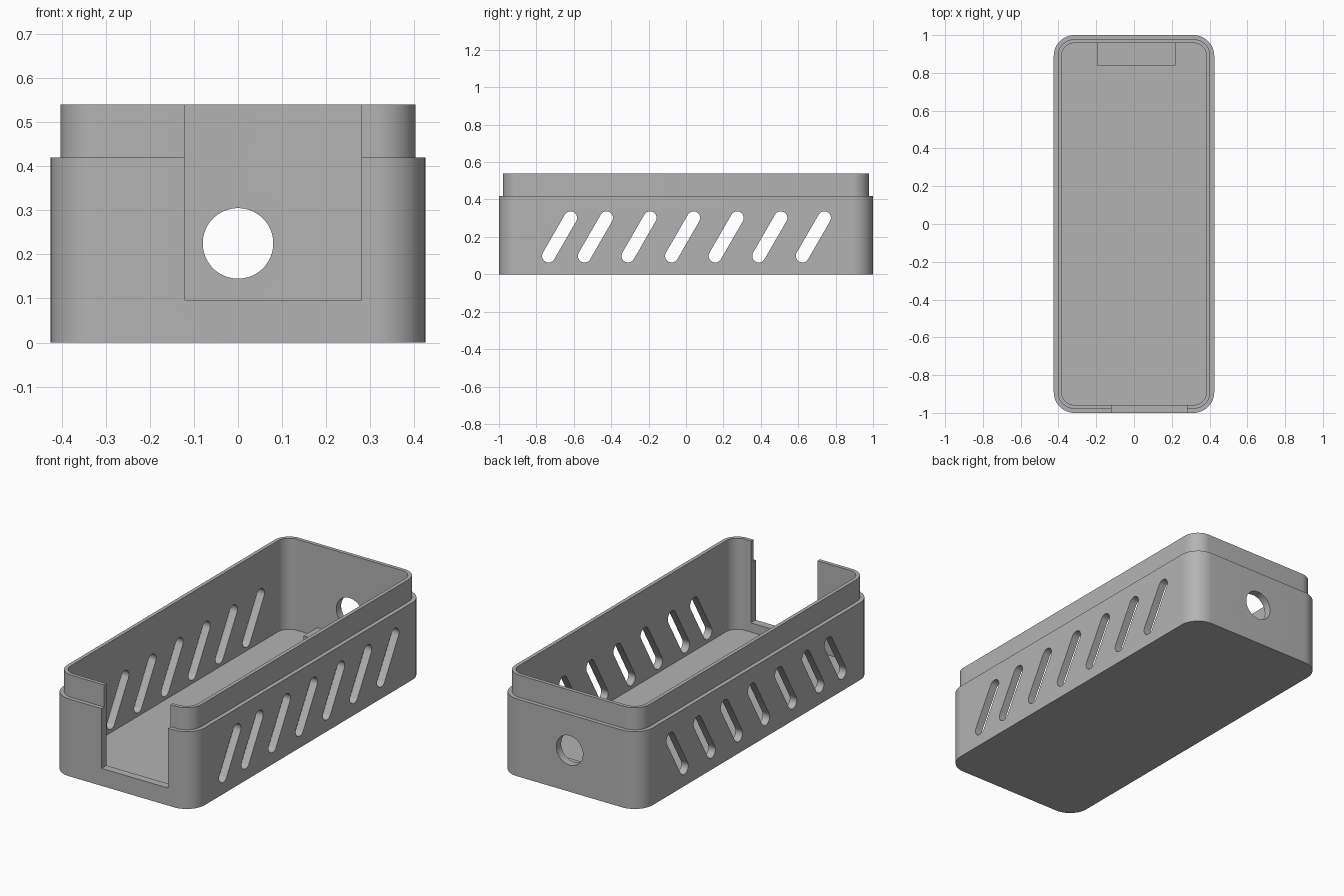
import bpy, bmesh, math

if "Cube" in bpy.data.objects:
    bpy.data.objects.remove(bpy.data.objects["Cube"])

grey = bpy.data.materials.new("plain grey")
grey.diffuse_color = (0.45, 0.45, 0.45, 1)
grey.use_nodes = True
grey.node_tree.nodes["Principled BSDF"].inputs["Base Color"].default_value = grey.diffuse_color


def make_object(name, bm):
    bmesh.ops.recalc_face_normals(bm, faces=bm.faces)
    me = bpy.data.meshes.new(name)
    bm.to_mesh(me)
    bm.free()
    me.materials.append(grey)
    ob = bpy.data.objects.new(name, me)
    bpy.context.collection.objects.link(ob)
    return ob


def rounded_loop(hx, hy, r, n=16):
    pts = []
    for k, (sx, sy) in enumerate([(1, 1), (-1, 1), (-1, -1), (1, -1)]):
        for i in range(n + 1):
            a = math.pi / 2 * (k + i / n)
            pts.append((sx * (hx - r) + r * math.cos(a), sy * (hy - r) + r * math.sin(a)))
    return pts


def skin(bm, rings):
    """Join equal-length rings of 3D points and cap both ends."""
    loops = [[bm.verts.new(p) for p in ring] for ring in rings]
    n = len(loops[0])
    for a, b in zip(loops, loops[1:]):
        for i in range(n):
            j = (i + 1) % n
            bm.faces.new((a[i], a[j], b[j], b[i]))
    bm.faces.new(loops[0])
    bm.faces.new(loops[-1])


def box(name, x0, x1, y0, y1, z0, z1):
    bm = bmesh.new()
    skin(bm, [[(x0, y0, z), (x1, y0, z), (x1, y1, z), (x0, y1, z)] for z in (z0, z1)])
    return make_object(name, bm)


# Tray with a stepped lip, lofted from the outside up and down into the cavity
bm = bmesh.new()
levels = [(0.0, 0), (0.0, 0.42), (0.022, 0.42), (0.022, 0.54), (0.042, 0.54), (0.042, 0.045)]
skin(bm, [[(x, y, z) for x, y in rounded_loop(0.425 - d, 1 - d, 0.11 - d)] for d, z in levels])
tray = make_object("tray_shell", bm)

# Slanted vent slots, cut through both long walls
bm = bmesh.new()
tilt, half, rad = math.radians(60), 0.1175, 0.035
for cy in [-0.676] + [-0.484 + 0.233 * k for k in range(6)]:
    prof = []
    for end in (1, -1):
        for i in range(17):
            a = tilt + math.pi * i / 16 + (-math.pi / 2 if end > 0 else math.pi / 2)
            prof.append((cy + end * half * math.cos(tilt) + rad * math.cos(a),
                         0.2 + end * half * math.sin(tilt) + rad * math.sin(a)))
    skin(bm, [[(x, y, z) for y, z in prof] for x in (-0.6, 0.6)])
slots = make_object("slot_cutter", bm)

# Round cable hole in the back wall
bm = bmesh.new()
circle = [(0.08 * math.cos(t * math.pi / 32), 0.225 + 0.08 * math.sin(t * math.pi / 32)) for t in range(64)]
skin(bm, [[(x, y, z) for x, z in circle] for y in (0.8, 1.2)])
hole = make_object("hole_cutter", bm)

# Open notch in the front wall
notch = box("notch_cutter", -0.12, 0.28, -1.2, -0.9, 0.095, 0.8)

bpy.context.view_layer.objects.active = tray
for cutter in (slots, hole, notch):
    mod = tray.modifiers.new("cut", 'BOOLEAN')
    mod.operation = 'DIFFERENCE'
    mod.solver = 'EXACT'
    mod.object = cutter
    bpy.ops.object.modifier_apply(modifier=mod.name)
    bpy.data.objects.remove(cutter)

# Low support block on the floor at the back
box("support_block", -0.195, 0.22, 0.84, 0.965, 0.03, 0.092)

bpy.ops.object.select_all(action='DESELECT')
tray.select_set(True)
bpy.ops.object.shade_smooth_by_angle(angle=math.radians(30))
